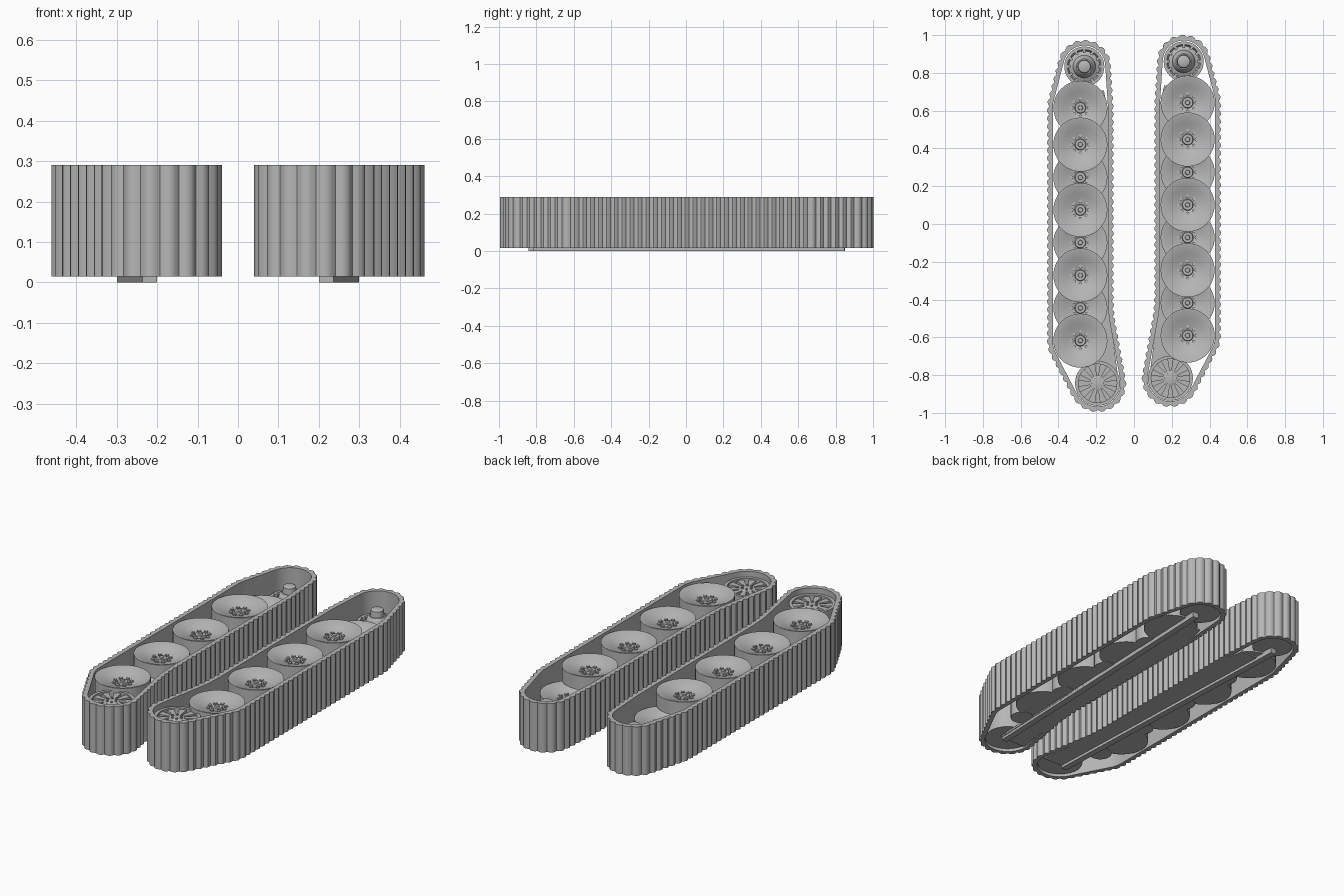
import bpy, bmesh, math
from mathutils import Vector
from mathutils.geometry import convex_hull_2d

if "Cube" in bpy.data.objects:
    bpy.data.objects.remove(bpy.data.objects["Cube"])

steel = bpy.data.materials.new("steel_grey")
steel.use_nodes = True
steel.diffuse_color = (0.47, 0.47, 0.47, 1)
steel.node_tree.nodes["Principled BSDF"].inputs["Base Color"].default_value = (0.47, 0.47, 0.47, 1)

TAU = math.tau
BASE, TOP = 0.015, 0.29


def finish(name, bm, smooth=True):
    bmesh.ops.recalc_face_normals(bm, faces=bm.faces)
    mesh = bpy.data.meshes.new(name)
    bm.to_mesh(mesh)
    bm.free()
    mesh.materials.append(steel)
    ob = bpy.data.objects.new(name, mesh)
    bpy.context.collection.objects.link(ob)
    if smooth:
        bpy.ops.object.select_all(action='DESELECT')
        ob.select_set(True)
        bpy.context.view_layer.objects.active = ob
        bpy.ops.object.shade_smooth_by_angle(angle=math.radians(40))


def polar(c, r, a):
    return Vector((c[0] + r * math.cos(a), c[1] + r * math.sin(a)))


def lathe(bm, c, profile, n=40):
    """Turn (radius, z) points about a vertical axis, closing on the axis where radius is 0."""
    rings = []
    for r, z in profile:
        if r == 0:
            rings.append([bm.verts.new((c[0], c[1], z))] * n)
        else:
            rings.append([bm.verts.new((*polar(c, r, TAU * i / n), z)) for i in range(n)])
    for a, b in zip(rings, rings[1:]):
        for i in range(n):
            j = (i + 1) % n
            bm.faces.new(list(dict.fromkeys((a[i], a[j], b[j], b[i]))))


def prism(bm, points, z0, z1):
    lo = [bm.verts.new((p[0], p[1], z0)) for p in points]
    hi = [bm.verts.new((p[0], p[1], z1)) for p in points]
    bm.faces.new(lo)
    bm.faces.new(hi)
    for i in range(len(lo)):
        j = (i + 1) % len(lo)
        bm.faces.new((lo[i], lo[j], hi[j], hi[i]))


def bar(bm, a, b, wa, wb, z0, z1):
    """Straight tapering bar between two plan points."""
    a, b = Vector(a), Vector(b)
    n = (b - a).normalized().orthogonal()
    prism(bm, [a - n * wa, b - n * wb, b + n * wb, a + n * wa], z0, z1)


def loop_path(circles, pins, count):
    """Even points and outward normals of a belt round the circles, pressed in at the pins."""
    pts = [polar(c, r, TAU * i / 96) for c, r in circles for i in range(96)]
    hull = [pts[i] for i in convex_hull_2d(pts)]
    if sum(p.cross(q) for p, q in zip(hull, hull[1:] + hull[:1])) < 0:
        hull.reverse()
    # the longest span is the inward run: press it against the wheels
    k = max(range(len(hull)), key=lambda i: (hull[i] - hull[i - 1]).length)
    hull[k:k] = sorted(pins, key=lambda p: (p - hull[k - 1]).length)

    lengths = [(hull[(i + 1) % len(hull)] - p).length for i, p in enumerate(hull)]
    step, out, pos, k = sum(lengths) / count, [], 0.0, 0
    for i in range(count):
        while pos + lengths[k] < i * step and k < len(hull) - 1:
            pos += lengths[k]
            k += 1
        out.append(hull[k].lerp(hull[(k + 1) % len(hull)], (i * step - pos) / lengths[k]))
    tangents = [(out[(i + 1) % count] - out[i - 1]).normalized() for i in range(count)]
    return [(p, Vector((t.y, -t.x))) for p, t in zip(out, tangents)]


def track(name, circles, pins):
    links = 98
    tooth = (0.019, 0.027, 0.031, 0.027)
    bm = bmesh.new()
    rows = []
    for i, (p, n) in enumerate(loop_path(circles, pins, links * 4)):
        q = p + n * tooth[i % 4]
        rows.append([bm.verts.new((v.x, v.y, z)) for v, z in
                     ((p, BASE), (q, BASE), (q, TOP), (p, TOP))])
    for a, b in zip(rows, rows[1:] + rows[:1]):
        for k in range(4):
            m = (k + 1) % 4
            bm.faces.new((a[k], a[m], b[m], b[k]))
    finish(name, bm)


def road_wheel(name, c, z0, z1):
    """Dished wheel with a hub and a ring of bolts."""
    bm = bmesh.new()
    lathe(bm, c, [(0, z0), (0.143, z0), (0.143, z1), (0.134, z1), (0.09, z1 - 0.02),
                  (0.03, z1 - 0.037), (0.027, z1 - 0.024), (0.013, z1 - 0.024),
                  (0.011, z1 - 0.018), (0, z1 - 0.018)], 48)
    for i in range(8):
        b = polar(c, 0.046, TAU * i / 8)
        lathe(bm, b, [(0.01, z1 - 0.04), (0.01, z1 - 0.025), (0, z1 - 0.025)], 8)
    finish(name, bm)


def sprocket(name, c):
    bm = bmesh.new()
    lathe(bm, c, [(0, 0.03), (0.106, 0.03), (0.106, 0.17), (0.09, 0.17), (0.082, 0.155),
                  (0.06, 0.165), (0.052, 0.195), (0.042, 0.205), (0.036, 0.205),
                  (0.033, 0.238), (0.025, 0.243), (0, 0.243)])
    for i in range(12):
        a = TAU * i / 12
        bar(bm, polar(c, 0.072, a), polar(c, 0.095, a), 0.007, 0.007, 0.15, 0.172)
    finish(name, bm)


def idler(name, c):
    bm = bmesh.new()
    # rim, hub and back disc
    lathe(bm, c, [(0, 0.03), (0.119, 0.03), (0.119, 0.26), (0.102, 0.26), (0.102, 0.2), (0, 0.2)])
    lathe(bm, c, [(0.042, 0.2), (0.042, 0.25), (0.03, 0.255), (0, 0.255)], 24)
    for i in range(10):
        a = TAU * i / 10
        bar(bm, polar(c, 0.035, a), polar(c, 0.107, a), 0.008, 0.02, 0.2, 0.252)
    for i in range(6):
        lathe(bm, polar(c, 0.026, TAU * i / 6), [(0.006, 0.25), (0.006, 0.262), (0, 0.262)], 8)
    finish(name, bm)


# Build each running gear; the two are mirrored and slightly staggered lengthwise
for side, label in ((1, "left"), (-1, "right")):
    def at(x, y):
        return Vector((side * x, y + side * 0.0135))

    drive, tension = at(0.263, 0.847), at(0.193, -0.83)
    near = [at(0.284, 0.434 - 0.346 * i) for i in range(4)]
    far = [at(0.284, y) for y in (0.629, 0.26, -0.085, -0.431)]

    belt = [(drive, 0.111), (tension, 0.122), (far[0], 0.146), (near[-1], 0.146)]
    pins = [at(0.133, -0.48), at(0.138, -0.38), at(0.138, 0.62)]
    track(label + "_track", belt, pins)
    sprocket(label + "_drive_sprocket", drive)
    idler(label + "_idler_wheel", tension)
    for i in range(4):
        road_wheel(f"{label}_outer_road_wheel_{i + 1}", near[i], 0.2, 0.278)
        road_wheel(f"{label}_inner_road_wheel_{i + 1}", far[i], 0.022, 0.198)
        bm = bmesh.new()
        lathe(bm, near[i], [(0, 0.02), (0.06, 0.02), (0.06, 0.205)], 24)
        finish(f"{label}_axle_{i + 1}", bm)

    # backing plate along the inward side
    bm = bmesh.new()
    prism(bm, [at(0.24, -0.83), at(0.29, 0.72), at(0.16, 0.72), at(0.137, 0.62),
               at(0.137, -0.4), at(0.08, -0.83)], 0.015, 0.024)
    finish(label + "_backing_plate", bm, False)

    # slim mounting rail underneath
    bm = bmesh.new()
    bar(bm, at(0.218, -0.828), at(0.282, 0.835), 0.0175, 0.0175, 0, 0.03)
    finish(label + "_mounting_rail", bm, False)
